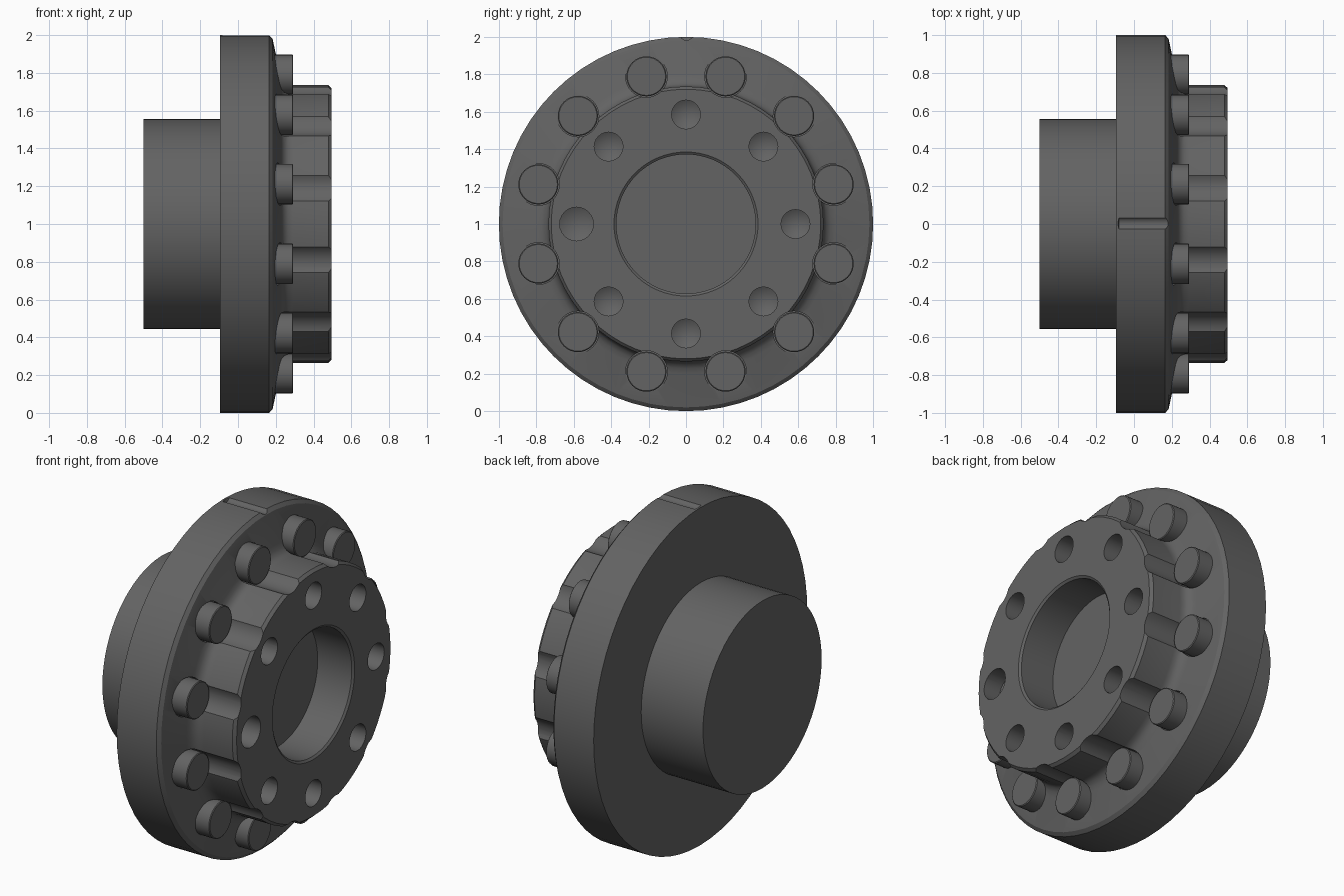
import bpy, bmesh, math
from mathutils import Matrix, Vector

cube = bpy.data.objects.get("Cube")
if cube:
    bpy.data.objects.remove(cube)

steel = bpy.data.materials.new("dark_grey_steel")
steel.use_nodes = True
GREY = (0.125, 0.125, 0.125, 1)
steel.diffuse_color = GREY
steel.node_tree.nodes["Principled BSDF"].inputs["Base Color"].default_value = GREY


def lathe(name, profile, segments, centres=((0, 0),)):
    """Turn an (x, radius) profile about x, once per (y, z) centre; z is from the axis."""
    bm = bmesh.new()
    for cy, cz in centres:
        rings = []
        for x, r in profile:
            count = segments if r else 1
            rings.append([bm.verts.new((x, cy + r * math.cos(2 * math.pi * i / segments),
                                        1 + cz + r * math.sin(2 * math.pi * i / segments)))
                          for i in range(count)])
        for a, b in zip(rings, rings[1:]):
            for i in range(segments):
                j = (i + 1) % segments
                quad = [a[i % len(a)], a[j % len(a)], b[j % len(b)], b[i % len(b)]]
                bm.faces.new(list(dict.fromkeys(quad)))
    bmesh.ops.recalc_face_normals(bm, faces=bm.faces)
    mesh = bpy.data.meshes.new(name)
    bm.to_mesh(mesh)
    bm.free()
    mesh.materials.append(steel)
    obj = bpy.data.objects.new(name, mesh)
    bpy.context.collection.objects.link(obj)
    return obj


def activate(obj):
    bpy.ops.object.select_all(action='DESELECT')
    obj.select_set(True)
    bpy.context.view_layer.objects.active = obj


def cut(target, cutter):
    activate(target)
    mod = target.modifiers.new("cut", 'BOOLEAN')
    mod.operation = 'DIFFERENCE'
    mod.solver = 'EXACT'
    mod.object = cutter
    bpy.ops.object.modifier_apply(modifier=mod.name)
    bpy.data.objects.remove(cutter)


def ring(radius, count, start):
    return [(radius * math.cos(math.radians(start + 360 * i / count)),
             radius * math.sin(math.radians(start + 360 * i / count))) for i in range(count)]


# Turned body: rear spigot, flange, filleted front boss and blind bore
body = lathe("flange_body", [
    (-0.5, 0), (-0.5, 0.555), (-0.095, 0.555), (-0.095, 1.0), (0.165, 1.0),
    (0.183, 0.98), (0.222, 0.80), (0.23, 0.772), (0.245, 0.75), (0.265, 0.738),
    (0.29, 0.735), (0.478, 0.735), (0.495, 0.72), (0.495, 0.385), (0.485, 0.372),
    (0.262, 0.372), (0.262, 0)], 64)

# Scallops and spot faces around the bolts
bolt_spots = ring(0.817, 12, 15)
cut(body, lathe("scallop_cutter", [(0.2, 0), (0.2, 0.112), (0.6, 0.112), (0.6, 0)],
                32, bolt_spots))

# Drilled holes with conical floors; the one at -y is a little wider
spots = ring(0.585, 8, 0)
for label, radius, centres in (("small", 0.077, spots[:4] + spots[5:]),
                               ("wide", 0.09, spots[4:5])):
    cut(body, lathe(label + "_hole_cutter",
                    [(0.34, 0), (0.385, radius), (0.6, radius), (0.6, 0)], 24, centres))

# Shallow timing groove on top of the flange rim
cut(body, lathe("groove_cutter", [(-0.09, 0), (-0.08, 0.037), (0.3, 0.037), (0.3, 0)],
                16, [(0.003, 1.019)]))

# Ring of round bolt heads
bolts = lathe("bolt_heads", [(0.16, 0), (0.16, 0.107), (0.288, 0.107),
                             (0.292, 0.102), (0.292, 0)], 32, bolt_spots)

for obj in (body, bolts):
    activate(obj)
    bpy.ops.object.shade_smooth_by_angle(angle=math.radians(25))
